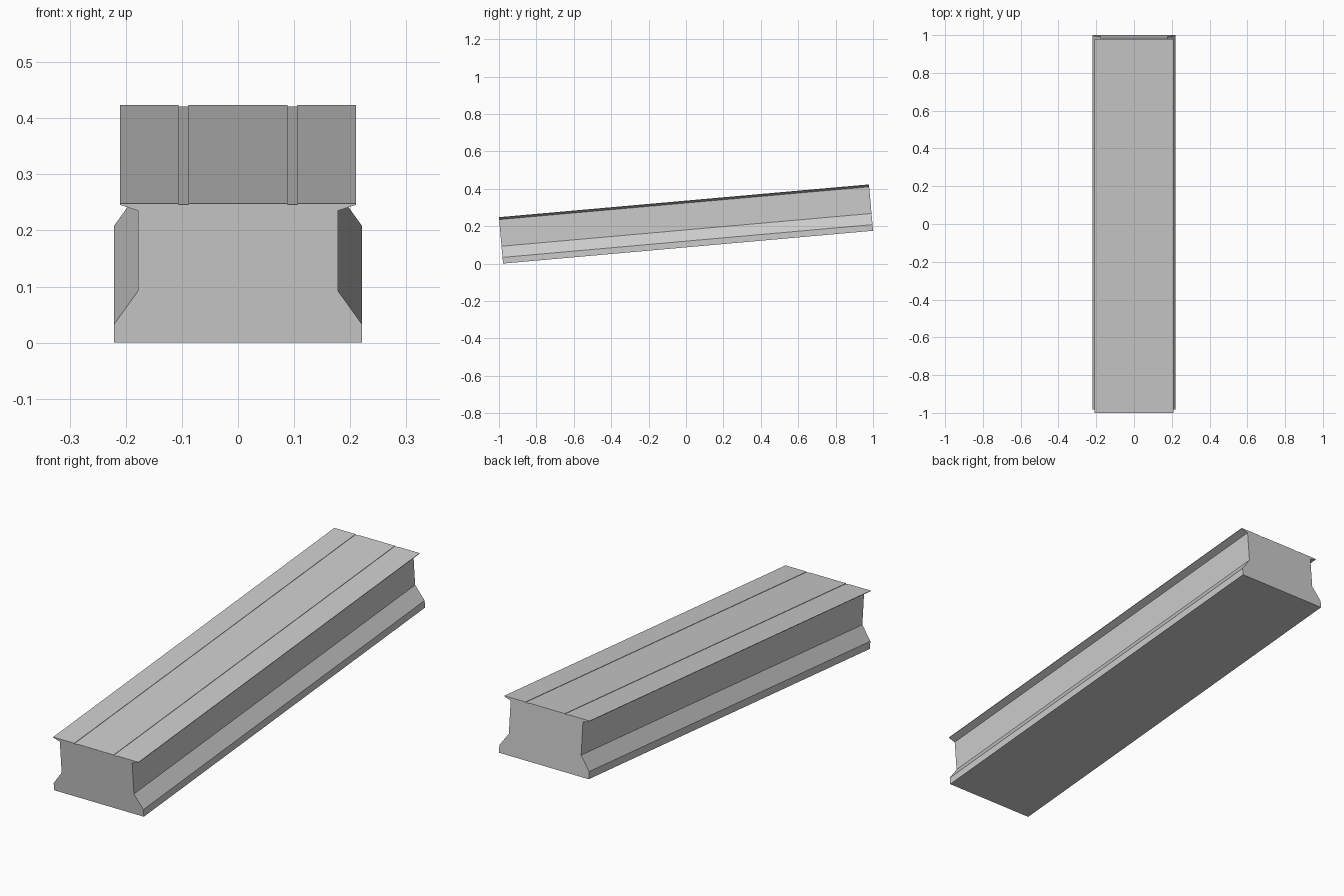
import bpy, bmesh, math

if "Cube" in bpy.data.objects:
    bpy.data.objects.remove(bpy.data.objects["Cube"])

LENGTH, HEIGHT = 1.986, 0.249
TILT = math.atan2(0.175, 1.975)

# Right half of the beam cross-section, bottom to top (x, z)
half = [
    (0.221, 0.0), (0.221, 0.033),        # base flange
    (0.178, 0.093), (0.178, 0.236),      # waist
    (0.210, 0.2465), (0.210, HEIGHT),    # overhanging lip
    (0.106, HEIGHT), (0.106, 0.247),     # groove in the top
    (0.088, 0.247), (0.088, HEIGHT),
]
profile = half + [(-x, z) for x, z in reversed(half)]

# Beam: extrude the mirrored profile along y
bm = bmesh.new()
verts = [bm.verts.new((x, -LENGTH / 2, z - HEIGHT / 2)) for x, z in profile]
face = bm.faces.new(verts)
result = bmesh.ops.extrude_face_region(bm, geom=[face], use_keep_orig=True)
moved = [g for g in result["geom"] if isinstance(g, bmesh.types.BMVert)]
bmesh.ops.translate(bm, verts=moved, vec=(0, LENGTH, 0))
bmesh.ops.recalc_face_normals(bm, faces=bm.faces)

mesh = bpy.data.meshes.new("sloped_beam")
bm.to_mesh(mesh)
bm.free()
beam = bpy.data.objects.new("sloped_beam", mesh)
bpy.context.collection.objects.link(beam)

# Tilt up towards the back and rest the low edge on the ground
beam.rotation_euler.x = TILT
beam.location.z = HEIGHT / 2 * math.cos(TILT) + LENGTH / 2 * math.sin(TILT)
